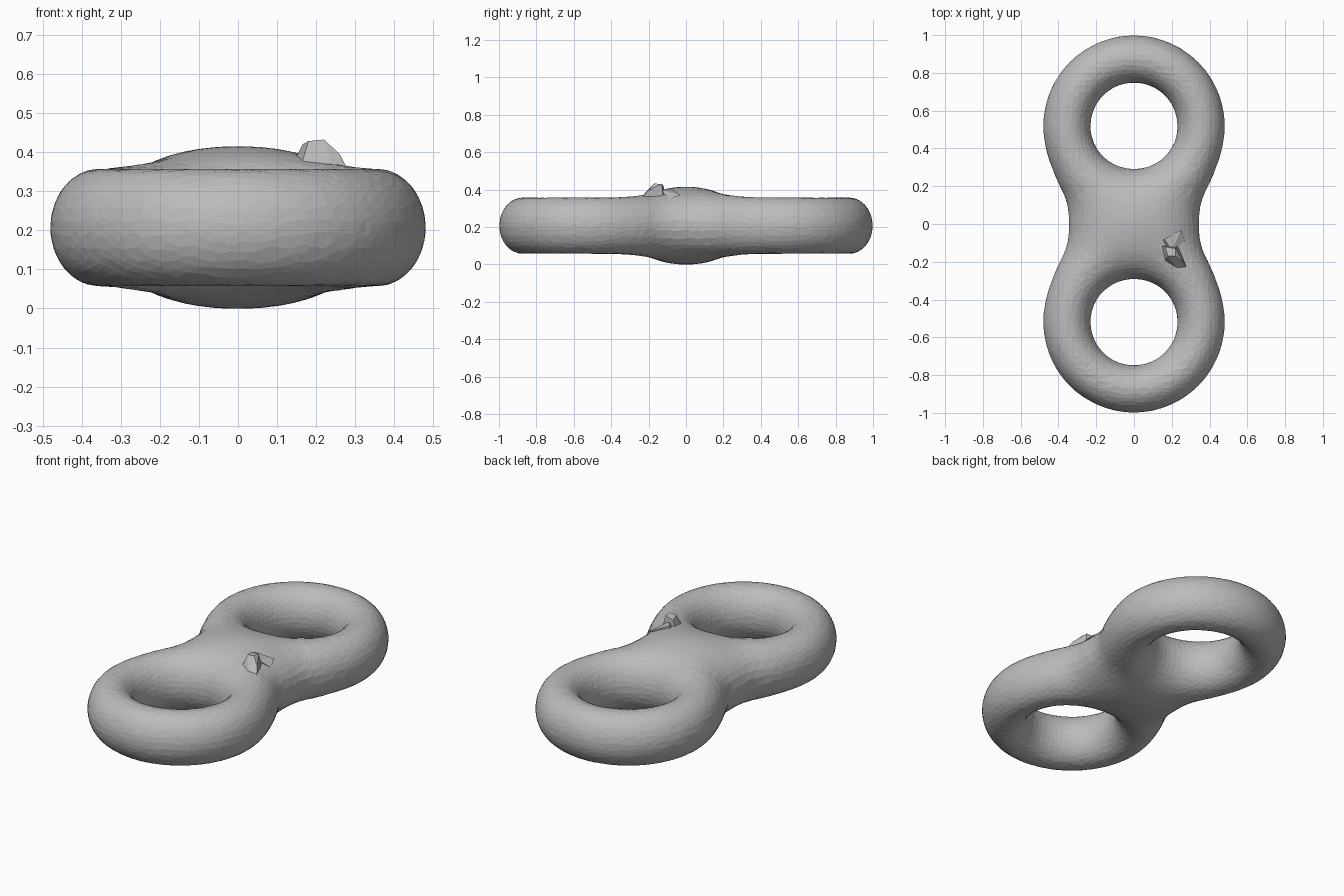
import bpy, bmesh, math, random
from mathutils import Vector

random.seed(4)
old = bpy.data.objects.get("Cube")
if old:
    bpy.data.objects.remove(old, do_unlink=True)

MID = 0.207      # height of the middle plane
CENTRE = 0.518   # distance of each hole from the middle
RING, TUBE, HALF = 0.355, 0.125, 0.15

grey = bpy.data.materials.new("Plain grey")
grey.use_nodes = True
colour = (0.5, 0.5, 0.5, 1)
grey.diffuse_color = colour
grey.node_tree.nodes["Principled BSDF"].inputs["Base Color"].default_value = colour


def ring_field(p, cy):
    radial = math.hypot(p.x, p.y - cy) - RING
    return math.hypot(radial, p.z * TUBE / HALF) - TUBE


def field(p):
    """Two rings melted together, with a swollen waist."""
    a, b = ring_field(p, CENTRE), ring_field(p, -CENTRE)
    k = 0.3
    h = max(0, 1 - abs(a - b) / k)
    swell = (0.038 + 0.25 * p.x ** 2) * math.exp(-(p.y / 0.19) ** 2)
    return min(a, b) - h * h * k / 4 - swell


def gradient(p):
    e = 0.001
    axes = (Vector((e, 0, 0)), Vector((0, e, 0)), Vector((0, 0, e)))
    return Vector([(field(p + d) - field(p - d)) / (2 * e) for d in axes])


def project(bm, steps=3):
    for v in bm.verts:
        for _ in range(steps):
            g = gradient(v.co)
            v.co -= g * (field(v.co) / max(g.length_squared, 0.05))


def make_object(name, bm):
    mesh = bpy.data.meshes.new(name)
    bm.to_mesh(mesh)
    bm.free()
    mesh.materials.append(grey)
    obj = bpy.data.objects.new(name, mesh)
    bpy.context.collection.objects.link(obj)
    return obj


# Rough body: two rings and a bridging block, fused by a remesh
bm = bmesh.new()
around, section = 48, 16
for cy in (-CENTRE, CENTRE):
    grid = []
    for i in range(around):
        t = math.tau * i / around
        row = []
        for j in range(section):
            s = math.tau * j / section
            r = RING + TUBE * math.cos(s)
            row.append(bm.verts.new((r * math.cos(t), cy + r * math.sin(t), HALF * math.sin(s))))
        grid.append(row)
    for i in range(around):
        n = (i + 1) % around
        for j in range(section):
            m = (j + 1) % section
            bm.faces.new((grid[i][j], grid[n][j], grid[n][m], grid[i][m]))
block = bmesh.ops.create_cube(bm, size=1)["verts"]
bmesh.ops.scale(bm, vec=(0.56, 0.34, 0.25), verts=block)
body = make_object("double_ring_body", bm)
fuse = body.modifiers.new("Fuse", "REMESH")
fuse.mode = "VOXEL"
fuse.voxel_size = 0.034

# Relax the fused mesh onto the smooth shape and facet it
graph = bpy.context.evaluated_depsgraph_get()
bm = bmesh.new()
bm.from_object(body, graph)
body.modifiers.clear()
for _ in range(5):
    bmesh.ops.smooth_vert(bm, verts=bm.verts, factor=0.5,
                          use_axis_x=True, use_axis_y=True, use_axis_z=True)
    project(bm, 2)
for v in bm.verts:
    v.co += Vector([random.uniform(-0.006, 0.006) for _ in range(3)])
project(bm)
bmesh.ops.triangulate(bm, faces=bm.faces, quad_method="SHORT_EDGE")
bmesh.ops.translate(bm, verts=bm.verts, vec=(0, 0, MID))
bmesh.ops.recalc_face_normals(bm, faces=bm.faces)
bm.to_mesh(body.data)
bm.free()
body.data.materials.clear()
body.data.materials.append(grey)
for face in body.data.polygons:
    face.material_index = 0
    face.use_smooth = False

# Jagged lump on the waist: a main crag with a lower spur
main_crag = [(.13, -.11, .35), (.24, -.12, .34), (.31, -.28, .30), (.25, -.27, .33),
             (.16, -.2, .36), (.165, -.12, .42), (.22, -.13, .43), (.22, -.17, .432),
             (.18, -.17, .428), (.26, -.2, .395)]
spur = [(.13, -.1, .35), (.25, -.03, .37), (.27, -.09, .35), (.16, -.08, .405),
        (.2, -.14, .40), (.22, -.08, .37)]
for name, points in (("crag", main_crag), ("crag_spur", spur)):
    bm = bmesh.new()
    verts = [bm.verts.new(p) for p in points]
    hull = bmesh.ops.convex_hull(bm, input=verts)
    loose = [v for v in bm.verts if not v.link_faces]
    bmesh.ops.delete(bm, geom=loose, context="VERTS")
    bmesh.ops.recalc_face_normals(bm, faces=bm.faces)
    make_object(name, bm)
